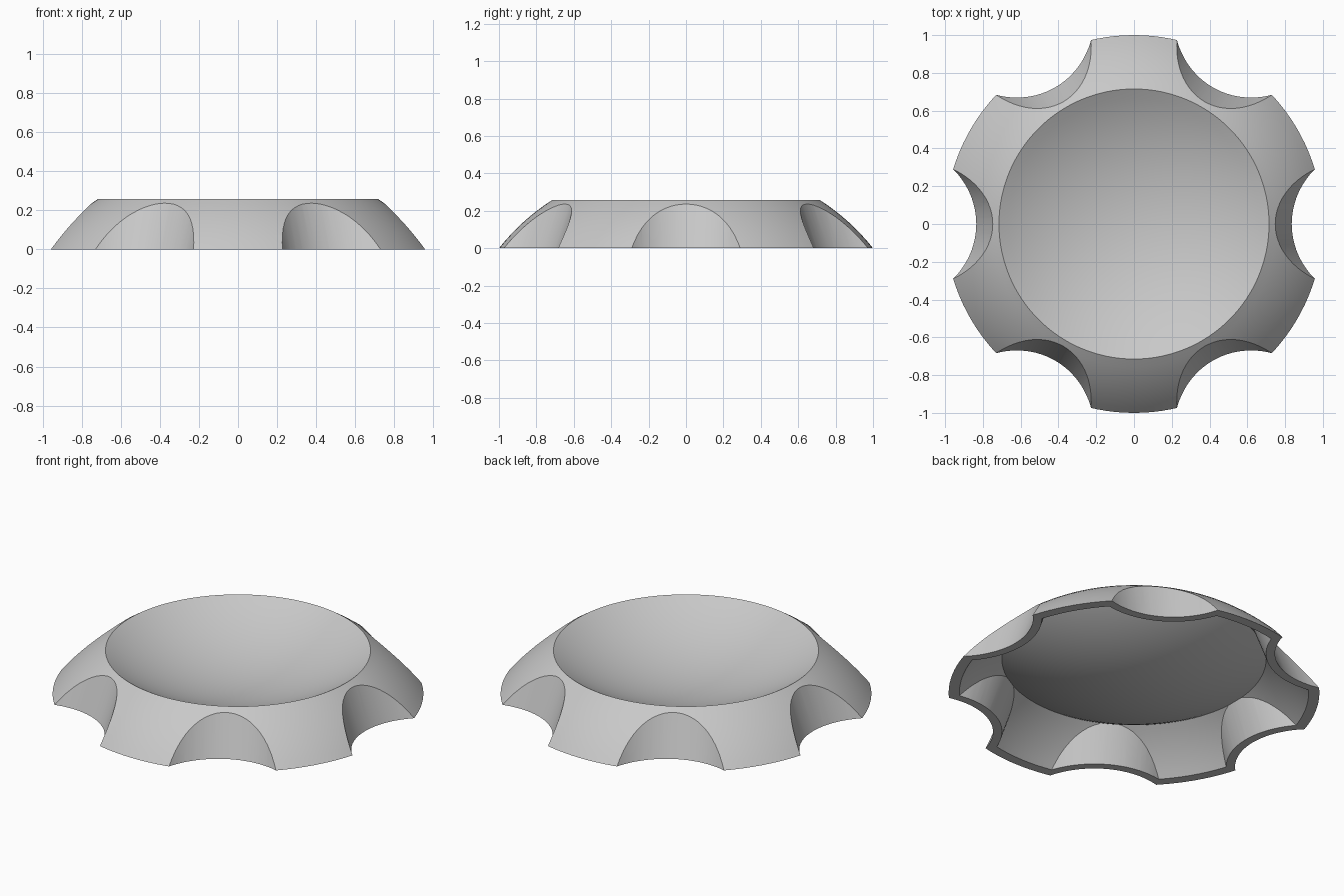
import bpy
import bmesh
from math import radians, sqrt, atan, pi
from mathutils import Matrix, Vector

if "Cube" in bpy.data.objects:
    bpy.data.objects.remove(bpy.data.objects["Cube"], do_unlink=True)

TOP, RIM = 0.258, 0.715      # height and radius of the dish edge
DEPTH = 0.198                # depth of the dish
WALL = 0.058                 # horizontal wall thickness
LEAN = 0.37                  # inward lean of the scallops
SCALLOP = 0.425              # scallop radius


def make_object(name, bm):
    bmesh.ops.recalc_face_normals(bm, faces=bm.faces)
    mesh = bpy.data.meshes.new(name)
    bm.to_mesh(mesh)
    bm.free()
    obj = bpy.data.objects.new(name, mesh)
    bpy.context.collection.objects.link(obj)
    return obj


def flank(start, end, bulge, n=8):
    """Slightly bowed line from the rim up to the dish edge."""
    a, b = Vector(start), Vector(end)
    out = Vector((b.y - a.y, a.x - b.x)).normalized()
    return [a.lerp(b, i / n) + out * bulge * 4 * (i / n) * (1 - i / n)
            for i in range(n + 1)]


def dish(r, z, depth, n=14):
    """Spherical dip from the edge to the axis."""
    ball = (r * r + depth * depth) / (2 * depth)
    points = []
    for i in range(1, n + 1):
        x = r * (1 - i / n)
        points.append(Vector((x, z - depth + ball - sqrt(ball * ball - x * x))))
    return points


def lathe(name, profile, steps=128):
    bm = bmesh.new()
    verts = [bm.verts.new((p.x, 0, p.y)) for p in profile]
    edges = [bm.edges.new(pair) for pair in zip(verts, verts[1:])]
    bmesh.ops.spin(bm, geom=verts + edges, axis=(0, 0, 1), cent=(0, 0, 0),
                   angle=2 * pi, steps=steps, use_merge=True)
    bmesh.ops.remove_doubles(bm, verts=bm.verts, dist=0.0002)
    return make_object(name, bm)


def scallop_cutter(angle, grow):
    radius = SCALLOP + grow
    centre = 0.835 + SCALLOP * sqrt(1 + LEAN * LEAN)
    place = (Matrix.Rotation(angle, 4, 'Z') @ Matrix.Translation((centre, 0, 0))
             @ Matrix.Rotation(-atan(LEAN), 4, 'Y'))
    bm = bmesh.new()
    bmesh.ops.create_cone(bm, cap_ends=True, segments=96, radius1=radius,
                          radius2=radius, depth=1.2, matrix=place)
    return make_object("scallop_cutter", bm)


def cut(target, cutter):
    cutter.hide_render = True
    mod = target.modifiers.new("cut", 'BOOLEAN')
    mod.operation, mod.solver, mod.object = 'DIFFERENCE', 'EXACT', cutter
    bpy.ops.object.select_all(action='DESELECT')
    target.select_set(True)
    bpy.context.view_layer.objects.active = target
    bpy.ops.object.modifier_apply(modifier=mod.name)
    bpy.data.objects.remove(cutter, do_unlink=True)


# Outer body with a dished top
body = lathe("dished_knob_shell",
             [Vector((0, 0))] + flank((1, 0), (RIM, TOP), 0.016)
             + dish(RIM, TOP, DEPTH))

# Hollow underside, following the outer shape
inner_r, inner_z = 0.713, 0.210
cavity = lathe("cavity_cutter",
               [Vector((0, -0.05)), Vector((1 - WALL, -0.05))]
               + flank((1 - WALL, 0), (inner_r, inner_z), 0.010)
               + dish(inner_r, inner_z, DEPTH - 0.006))

# Six leaning scallops; wider ones on the cavity keep the wall thickness
for i in range(6):
    cut(body, scallop_cutter(radians(60 * i), 0))
    cut(cavity, scallop_cutter(radians(60 * i), 0.046))
cut(body, cavity)

# Plain grey material
grey = bpy.data.materials.new("light_grey")
grey.use_nodes = True
colour = (0.58, 0.58, 0.58, 1)
grey.diffuse_color = colour
grey.node_tree.nodes["Principled BSDF"].inputs["Base Color"].default_value = colour
body.data.materials.clear()
body.data.materials.append(grey)

bpy.ops.object.select_all(action='DESELECT')
body.select_set(True)
bpy.context.view_layer.objects.active = body
bpy.ops.object.shade_smooth_by_angle(angle=radians(25))
